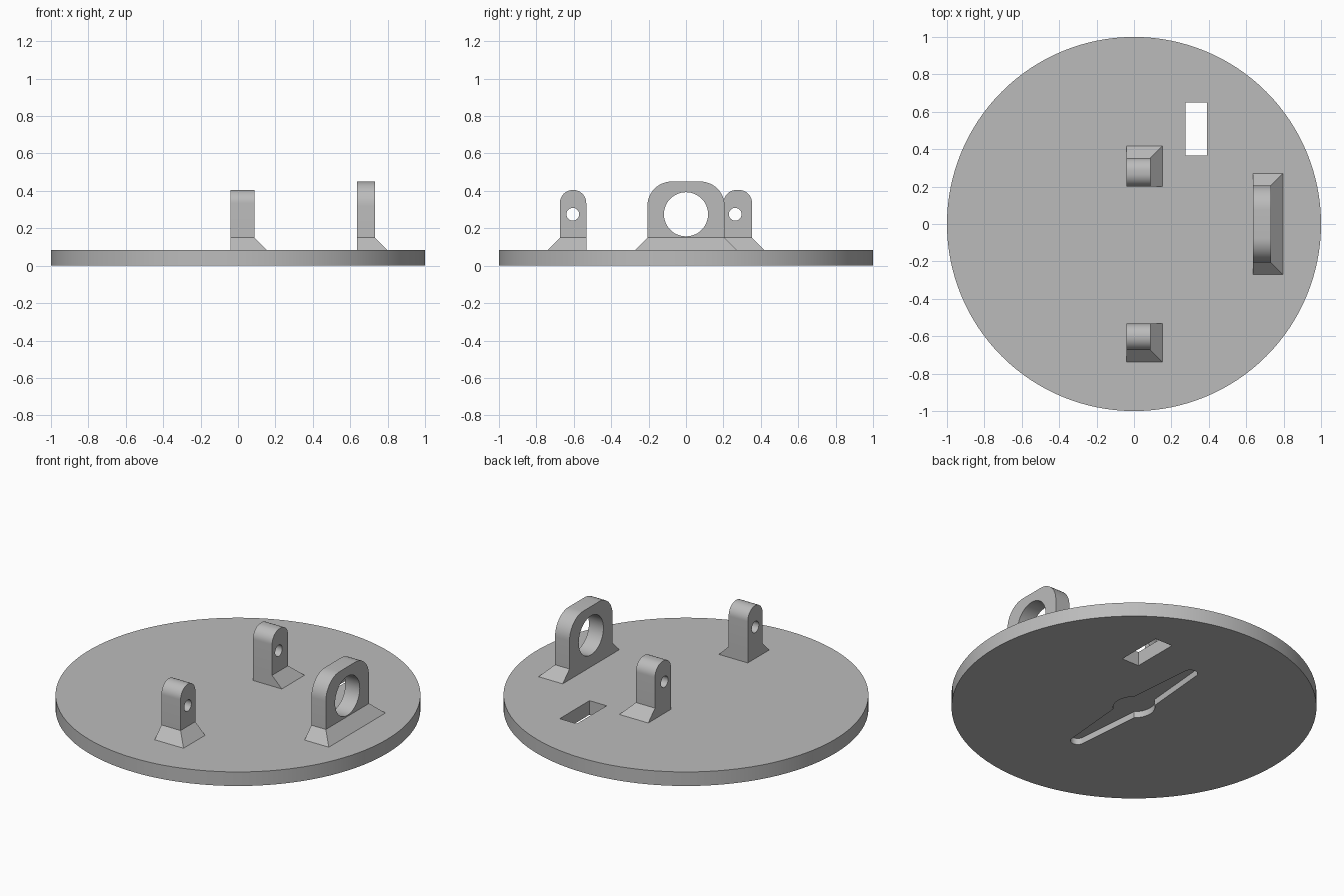
import bpy, bmesh
from math import sin, cos, pi, radians

cube = bpy.data.objects.get("Cube")
if cube:
    bpy.data.objects.remove(cube, do_unlink=True)

grey = bpy.data.materials.new("plain grey")
grey.use_nodes = True
colour = (0.5, 0.5, 0.5, 1)
grey.diffuse_color = colour
grey.node_tree.nodes["Principled BSDF"].inputs["Base Color"].default_value = colour

DECK = 0.085     # top of the round plate
FLARE_TOP = 0.15
FLARE = 0.065


def make_object(name, bm):
    bmesh.ops.recalc_face_normals(bm, faces=bm.faces)
    mesh = bpy.data.meshes.new(name)
    bm.to_mesh(mesh)
    bm.free()
    mesh.materials.append(grey)
    obj = bpy.data.objects.new(name, mesh)
    bpy.context.collection.objects.link(obj)
    return obj


def arc(cx, cy, r, start, end, steps):
    angles = [radians(start + (end - start) * i / steps) for i in range(steps + 1)]
    return [(cx + r * cos(a), cy + r * sin(a)) for a in angles]


def extrude(bm, points, offset):
    """Fill a loop of 3D points and extrude it into a solid."""
    verts = [bm.verts.new(p) for p in points]
    face = bm.faces.new(verts)
    made = bmesh.ops.extrude_face_region(bm, geom=[face], use_keep_orig=True)
    moved = [g for g in made["geom"] if isinstance(g, bmesh.types.BMVert)]
    bmesh.ops.translate(bm, verts=moved, vec=offset)
    return verts, moved


def prism_z(name, outline, z0, z1):
    bm = bmesh.new()
    extrude(bm, [(x, y, z0) for x, y in outline], (0, 0, z1 - z0))
    return make_object(name, bm)


def prism_x(name, outline, x0, x1):
    bm = bmesh.new()
    extrude(bm, [(x0, y, z) for y, z in outline], (x1 - x0, 0, 0))
    return make_object(name, bm)


def cut(obj, cutter):
    mod = obj.modifiers.new("cut", 'BOOLEAN')
    mod.operation = 'DIFFERENCE'
    mod.solver = 'EXACT'
    mod.object = cutter
    bpy.context.view_layer.objects.active = obj
    bpy.ops.object.modifier_apply(modifier=mod.name)
    bpy.data.objects.remove(cutter, do_unlink=True)


def smooth(obj):
    bpy.ops.object.select_all(action='DESELECT')
    obj.select_set(True)
    bpy.context.view_layer.objects.active = obj
    bpy.ops.object.shade_smooth_by_angle(angle=radians(30))


def lug(name, x0, x1, y0, y1, top, corner, hole_y, hole_r, flare_low, flare_high):
    """Upright drilled lug with rounded shoulders and a sloping foot."""
    outline = [(y0, FLARE_TOP), (y1, FLARE_TOP)]
    outline += arc(y1 - corner, top - corner, corner, 0, 90, 12)
    outline += arc(y0 + corner, top - corner, corner, 90, 180, 12)
    bm = bmesh.new()
    back, front = extrude(bm, [(x0, y, z) for y, z in outline], (x1 - x0, 0, 0))
    rim = [v for v in bm.verts if abs(v.co.z - FLARE_TOP) < 1e-4]
    floor = [f for f in bm.faces if all(v in rim for v in f.verts)]
    # pull the open bottom outwards to form the foot
    made = bmesh.ops.extrude_face_region(bm, geom=floor)
    bmesh.ops.delete(bm, geom=[f for f in floor if f.is_valid], context='FACES_ONLY')
    middle = (y0 + y1) / 2
    for v in [g for g in made["geom"] if isinstance(g, bmesh.types.BMVert)]:
        v.co.z = DECK
        v.co.y += flare_high if v.co.y > middle else -flare_low
        if v.co.x > (x0 + x1) / 2:
            v.co.x += FLARE
    obj = make_object(name, bm)
    hole = arc(hole_y, 0.275, hole_r, 0, 360, 48)[:-1]
    cut(obj, prism_x("hole_cutter", hole, x0 - 0.1, x1 + 0.1))
    smooth(obj)


# Round plate with a through slot
plate = prism_z("round_plate", arc(0, 0, 1, 0, 360, 128)[:-1], 0, DECK)
slot = [(0.275, 0.365), (0.39, 0.365), (0.39, 0.65), (0.275, 0.65)]
cut(plate, prism_z("slot_cutter", slot, -0.1, 0.2))

# Two-armed pocket in the underside: tapered arms around a round hub
half = arc(0, 0, 0.115, -50, 50, 12) + arc(0, 0.48, 0.04, 5, 90, 8)
half = [p for p in half if p[1] >= 0]
right = [(x, -y) for x, y in reversed(half)] + half
left = [(-x, y) for x, y in reversed(right)]
pocket = []
for p in right + left:
    if not any(abs(p[0] - q[0]) + abs(p[1] - q[1]) < 1e-5 for q in pocket):
        pocket.append(p)
cut(plate, prism_z("pocket_cutter", pocket, -0.05, 0.038))
smooth(plate)

# Drilled lugs
lug("front_lug", -0.04, 0.088, -0.674, -0.533, 0.405, 0.07, -0.605, 0.034, FLARE, 0)
lug("back_lug", -0.04, 0.088, 0.2, 0.353, 0.405, 0.07, 0.263, 0.034, 0, FLARE)
lug("side_ring_lug", 0.635, 0.732, -0.206, 0.206, 0.45, 0.13, 0, 0.118, FLARE, FLARE)
